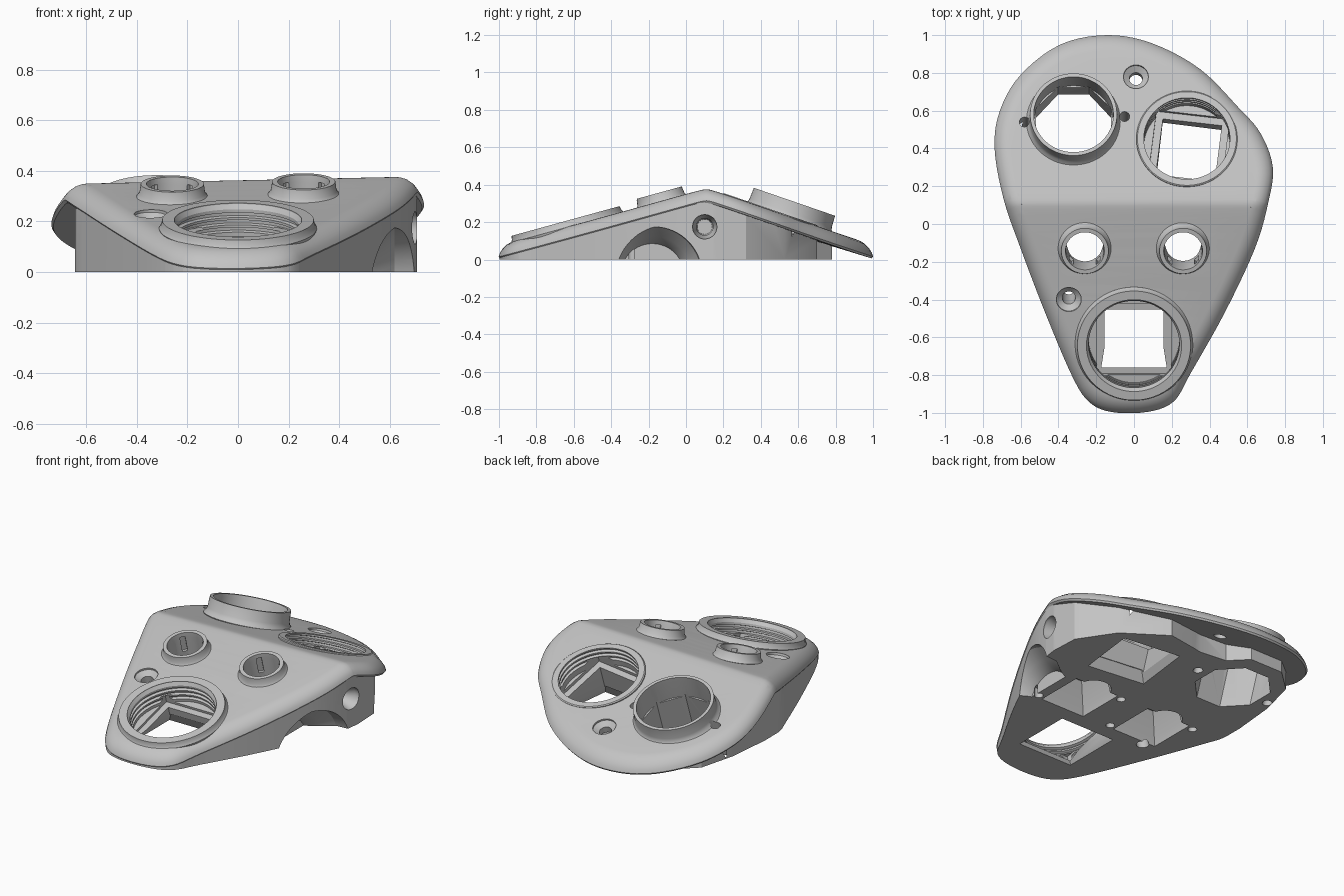
import bpy, bmesh, math
from mathutils import Vector, Matrix

if bpy.data.objects.get("Cube"):
    bpy.data.objects.remove(bpy.data.objects["Cube"])

grey = bpy.data.materials.new("matte grey")
grey.use_nodes = True
grey.diffuse_color = (0.55, 0.55, 0.55, 1)
grey.node_tree.nodes["Principled BSDF"].inputs["Base Color"].default_value = (0.55, 0.55, 0.55, 1)

RIDGE, THICK = 0.11, 0.075
FRONT, BACK = Vector((0, -0.265, 0.964)), Vector((0, 0.325, 0.946))


def roof(x, y):
    """Underside height of the folded plate, with a softened ridge."""
    d = y - RIDGE
    soft = math.sqrt(d * d + 0.0004) - 0.012
    z = 0.305 - (0.343 if d > 0 else 0.275) * soft
    return max(0, z * (0.95 + 0.07 * x))


def to_object(name, bm):
    bmesh.ops.triangulate(bm, faces=[f for f in bm.faces if len(f.verts) > 4])
    bmesh.ops.recalc_face_normals(bm, faces=bm.faces)
    mesh = bpy.data.meshes.new(name)
    bm.to_mesh(mesh)
    bm.free()
    mesh.materials.append(grey)
    ob = bpy.data.objects.new(name, mesh)
    bpy.context.collection.objects.link(ob)
    return ob


def loft(bm, rings):
    loops = [[bm.verts.new(p) for p in ring] for ring in rings]
    for a, b in zip(loops, loops[1:]):
        for i in range(len(a)):
            j = (i + 1) % len(a)
            bm.faces.new((a[i], a[j], b[j], b[i]))
    bm.faces.new(loops[0][::-1])
    bm.faces.new(loops[-1])


def fold(bm):
    """Split a flat slab across the ridge so it can be bent cleanly."""
    for dy in (-0.06, -0.03, -0.015, 0, 0.015, 0.03, 0.06):
        bmesh.ops.bisect_plane(bm, geom=bm.verts[:] + bm.edges[:] + bm.faces[:],
                               plane_co=(0, RIDGE + dy, 0), plane_no=(0, 1, 0))


def smooth_loop(pts, steps=5):
    out, n = [], len(pts)
    for i in range(n):
        a, b, c, d = (Vector(pts[(i + k) % n]) for k in (-1, 0, 1, 2))
        for s in range(steps):
            t = s / steps
            out.append(0.5 * (2 * b + (c - a) * t + (2 * a - 5 * b + 4 * c - d) * t * t
                              + (3 * b - a - 3 * c + d) * t ** 3))
    return out


def inset(loop, dist):
    out = []
    for i, p in enumerate(loop):
        t = (loop[(i + 1) % len(loop)] - loop[i - 1]).normalized()
        out.append(p + Vector((-t.y, t.x)) * dist)
    return out


def lathe(name, profile, loc, axis=(0, 0, 1), sides=48, turn=0):
    """Profile of (radius, height) pairs about an axis; four sides use half widths."""
    bm = bmesh.new()
    k = math.sqrt(2) if sides == 4 else 1
    rings = []
    for r, h in profile:
        rings.append([(k * r * math.cos(a), k * r * math.sin(a), h) for a in
                      (turn + math.pi / sides + math.tau * i / sides for i in range(sides))])
    loft(bm, rings)
    rot = Vector(axis).to_track_quat('Z', 'Y').to_matrix().to_4x4()
    bm.transform(Matrix.Translation(loc) @ rot)
    return to_object(name, bm)


def box(name, size, matrix):
    bm = bmesh.new()
    bmesh.ops.create_cube(bm, size=1)
    bm.transform(matrix @ Matrix.Diagonal((*size, 1)))
    return to_object(name, bm)


def combine(tool, op='DIFFERENCE'):
    m = shell.modifiers.new(tool.name, 'BOOLEAN')
    m.operation, m.object, m.solver = op, tool, 'EXACT'
    bpy.context.view_layer.objects.active = shell
    bpy.ops.object.modifier_apply(modifier=m.name)
    bpy.data.objects.remove(tool)


def on_top(x, y):
    return Vector((x, y, roof(x, y) + THICK))


# Folded top plate with a rounded rim
outline = smooth_loop([(-.12, -.995), (.07, -.995), (.21, -.94), (.3, -.79), (.48, -.47), (.64, -.13),
                       (.71, .11), (.735, .3), (.67, .48), (.55, .62), (.35, .82), (.1, .955),
                       (-.14, 1), (-.39, .95), (-.6, .79), (-.71, .6), (-.738, .4), (-.69, .13),
                       (-.6, -.13), (-.47, -.47), (-.33, -.8), (-.24, -.94)])
bm = bmesh.new()
rim = [(0.008, 0), (0, 0.012), (0.006, 0.03), (0.02, 0.049), (0.042, 0.065), (0.065, 0.073), (0.085, THICK)]
loft(bm, [[(p.x, p.y, h) for p in inset(outline, d)] for d, h in rim])
fold(bm)
for v in bm.verts:
    v.co.z += roof(v.co.x, v.co.y)
shell = to_object("controller_shell", bm)

# Solid lower body: flush with the plate in front, faceted at the back
edge = inset(outline, 0.004)
half = len(edge) // 2
right_side = [p for p in edge[:half] if p.y < 0.08]
left_side = [Vector((max(p.x, -.645), p.y)) for p in edge[half:] if p.y < 0.08]
back_edge = [(.708, .15), (.7, .32), (.56, .53), (.31, .7), (.12, .67), (.07, .66), (-.1, .68),
             (-.2, .78), (-.42, .78), (-.56, .65), (-.62, .42), (-.645, .15)]
base = right_side + [Vector(p) for p in back_edge] + left_side
bm = bmesh.new()
loft(bm, [[(p.x, p.y, z) for p in base] for z in (0, 1)])
fold(bm)
for v in bm.verts:
    if v.co.z > 0.5:
        v.co.z = roof(v.co.x, v.co.y) + 0.015
combine(to_object("lower_body", bm), 'UNION')

# Raised collars
front_dial, left_dial, right_dial = on_top(0, -.635), on_top(-.32, .55), on_top(.28, .45)
buttons = [on_top(s * .26, -.13) for s in (-1, 1)]
combine(lathe("front_collar", [(.3, -.05), (.312, 0), (.304, .012), (.3, .034)], front_dial, FRONT, 64), 'UNION')
combine(lathe("left_collar", [(.22, -.05), (.25, -.004), (.238, .012), (.233, .03), (.23, .092)],
              left_dial, BACK, 64), 'UNION')
combine(lathe("right_collar", [(.26, -.05), (.268, .003), (.262, .008)], right_dial, BACK, 64), 'UNION')
for p in buttons:
    combine(lathe("button_collar", [(.12, -.04), (.142, -.002), (.13, .014), (.125, .05)], p, FRONT), 'UNION')


def grooved(r, depth):
    """Bore profile with three ring grooves."""
    prof = [(r + .012, .12), (r + .012, .03), (r, .012)]
    for i in range(3):
        h = -.002 - i * .03
        prof += [(r, h), (r + .016, h - .004), (r + .016, h - .016), (r, h - .02)]
    return prof + [(r, -depth)]


# Round bores stepping down to ledged square sockets
for p, axis, r, depth, turn in ((front_dial, FRONT, .24, .1, 0), (right_dial, BACK, .228, .12, -.12)):
    combine(lathe("dial_bore", grooved(r, depth), p, axis, 64))
    q = p + Vector((.01, -.015, 0)) * (turn != 0)
    ledge = [(.195, -.05), (.195, -depth - .015), (.157, -depth - .015), (.157, -.5)]
    combine(lathe("square_socket", ledge, q, axis, 4, turn))
    combine(lathe("socket_flare", [(.15, .06), (.19, -.01)], (q.x, q.y - axis.y / axis.z * q.z, 0),
                  sides=4, turn=turn))

# Left bore with an eight sided housing
combine(lathe("left_bore", [(.215, .2), (.21, .07), (.21, -.05)], left_dial, BACK, 64))
combine(lathe("eight_sided_housing", [(.216, -.03), (.216, -.5)], left_dial, BACK, 8))

# Button bores with four slots and a flared pocket below
for p in buttons:
    combine(lathe("button_bore", [(.108, .1), (.1, .02), (.1, -.5)], p, FRONT))
    frame = Matrix.Translation(p) @ FRONT.to_track_quat('Z', 'Y').to_matrix().to_4x4()
    for q in (1, 3):
        turn = Matrix.Rotation(q * math.pi / 4, 4, 'Z')
        combine(box("button_slot", (.228, .03, .1), frame @ turn @ Matrix.Translation((0, 0, -.025))))
    combine(lathe("button_pocket", [(.08, .17), (.14, .04), (.155, -.02)], (p.x, p.y - .03, 0), sides=4))
    for s in (-1, 1):
        combine(lathe("pin_hole", [(.025, -.05), (.025, .06)], (p.x + s * .19, p.y - .03 - s * .13, 0), sides=20))

# Countersunk screw holes and pin holes
for x, y, axis in ((.01, .78, BACK), (-.345, -.4, FRONT)):
    combine(lathe("screw_hole", [(.066, .06), (.066, -.012), (.035, -.035), (.035, -.5)], on_top(x, y), axis, 32))
for x, y in ((-.58, .54), (-.05, .57)):
    combine(lathe("guide_hole", [(.027, .1), (.027, -.5)], on_top(x, y), BACK, 20))

# Side socket and conical thumb scoop in the left wall
combine(lathe("side_socket", [(.04, -.2), (.045, -.05), (.065, -.01), (.065, .2)], (.69, .1, .175), (1, 0, 0), 32))
combine(lathe("side_scoop", [(.17, 0), (.18, .03), (.21, .08), (.26, .15), (.28, .4)], (.47, -.18, -.085), (1, 0, 0), 64))

# Shading
bpy.ops.object.select_all(action='DESELECT')
shell.select_set(True)
bpy.context.view_layer.objects.active = shell
bpy.ops.object.shade_smooth_by_angle(angle=math.radians(30))
